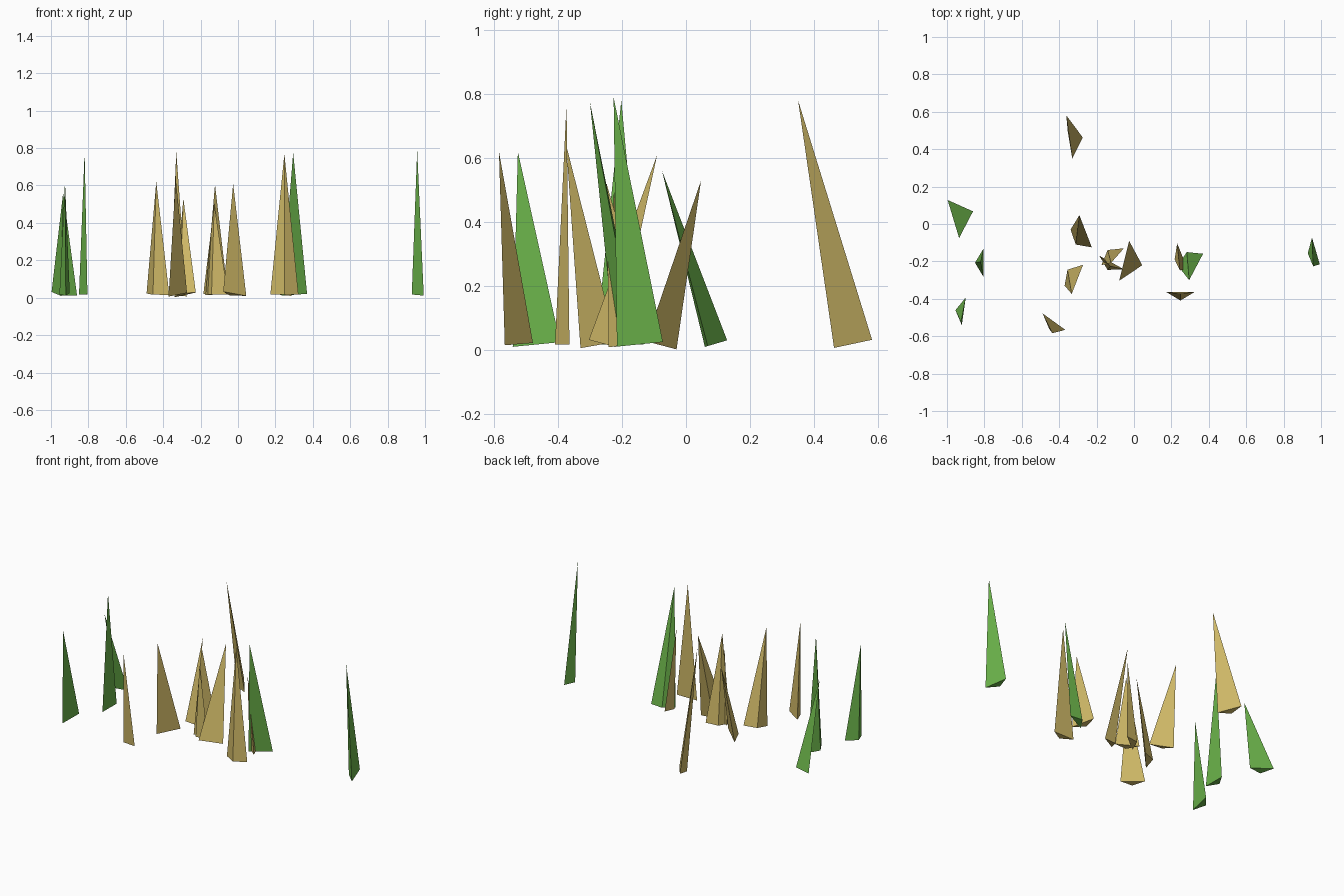
import bpy
import bmesh
import math
from mathutils import Matrix, Vector

# remove the default object
default_cube = bpy.data.objects.get("Cube")
if default_cube:
    bpy.data.objects.remove(default_cube, do_unlink=True)


def make_material(name, colour):
    material = bpy.data.materials.new(name)
    material.use_nodes = True
    material.diffuse_color = (*colour, 1)
    shader = next(n for n in material.node_tree.nodes if n.type == "BSDF_PRINCIPLED")
    shader.inputs["Base Color"].default_value = (*colour, 1)
    return material


green = make_material("fresh_grass_green", (0.15, 0.46, 0.07))
straw = make_material("dry_grass_straw", (0.62, 0.48, 0.135))

BLADE_WIDTH = 0.15
KEEL_DEPTH = 0.045
BASE_HEIGHT = 0.018


def add_blade(name, material, x, y, keel_angle, tip_shift, tip_height):
    """Three-sided spike with a shallow keel, turned first and then leaned along y."""
    length = math.hypot(tip_shift, tip_height - BASE_HEIGHT)
    lean = math.asin(-tip_shift / length)
    turn = Matrix.Rotation(math.radians(keel_angle), 4, "Z")
    tilt = Matrix.Rotation(lean, 4, "X")
    place = Matrix.Translation((x, y, BASE_HEIGHT))

    # local +x is the keel side, local y is the blade width
    back = -KEEL_DEPTH / 3
    corners = [
        Vector((KEEL_DEPTH + back, 0, 0)),
        Vector((back, BLADE_WIDTH / 2, 0)),
        Vector((back, -BLADE_WIDTH / 2, 0)),
    ]
    bm = bmesh.new()
    base = [bm.verts.new(corner) for corner in corners]
    tip = bm.verts.new((0, 0, length))
    bm.faces.new(reversed(base))
    for i in range(len(base)):
        bm.faces.new((base[i], base[(i + 1) % len(base)], tip))
    bmesh.ops.transform(bm, matrix=place @ tilt @ turn, verts=bm.verts)
    bmesh.ops.recalc_face_normals(bm, faces=bm.faces)

    mesh = bpy.data.meshes.new(name)
    bm.to_mesh(mesh)
    bm.free()
    mesh.materials.append(material)
    blade = bpy.data.objects.new(name, mesh)
    bpy.context.scene.collection.objects.link(blade)
    return blade


# base x, base y, keel direction in degrees, tip shift along y, tip height
green_blades = [
    (-.935, .085, 245, -.16, .56),
    (-.925, -.465, 172, -.06, .62),
    (-.82, -.207, 180, .005, .78),
    (.295, -.177, 115, -.123, .775),
    (.958, -.148, 196, -.078, .79),
]
straw_blades = [
    (-.33, .513, 216, -.163, .78),
    (-.437, -.534, 234, -.05, .62),
    (-.333, -.264, 139, -.11, .64),
    (-.292, -.088, 229, .135, .53),
    (-.026, -.25, 125, .16, .61),
    (.248, -.379, 270, .006, .77),
    (.245, -.178, 202, -.07, .52),
    (-.123, -.163, 127, -.045, .605),
    (-.127, -.219, 241, -.006, .5),
]

# fresh and dry blades of grass
for label, material, blades in (
    ("green_grass_blade", green, green_blades),
    ("dry_grass_blade", straw, straw_blades),
):
    for number, settings in enumerate(blades, start=1):
        add_blade(f"{label}_{number}", material, *settings)
